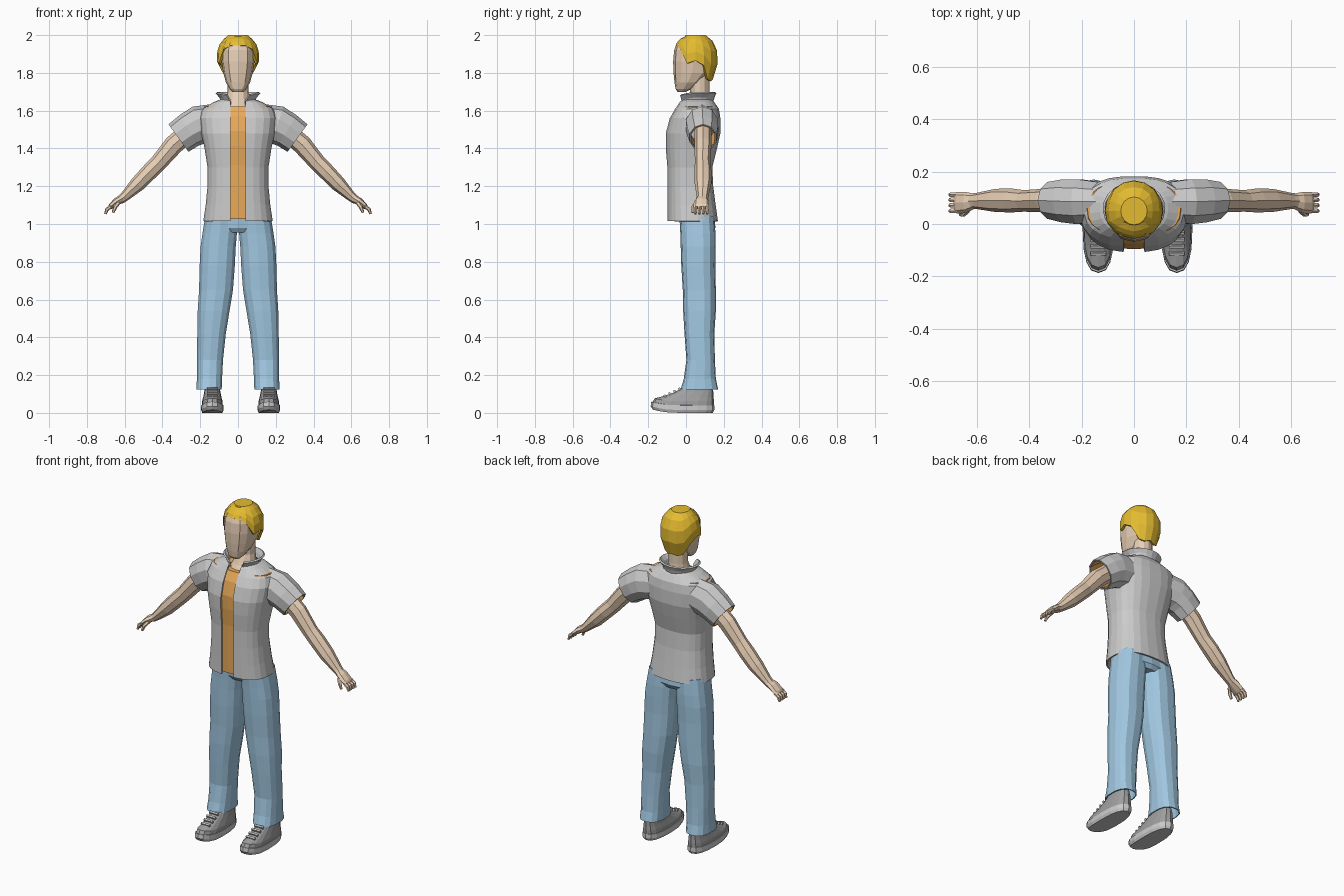
import bpy, bmesh
from math import sin, cos, pi, asin, atan
from mathutils import Vector

if "Cube" in bpy.data.objects:
    bpy.data.objects.remove(bpy.data.objects["Cube"])


def material(name, *rgb):
    m = bpy.data.materials.new(name)
    m.diffuse_color = (*rgb, 1)
    m.use_nodes = True
    m.node_tree.nodes["Principled BSDF"].inputs["Base Color"].default_value = m.diffuse_color
    return m


SKIN = material("skin", 0.80, 0.62, 0.46)
HAIR = material("hair", 0.78, 0.50, 0.03)
DENIM = material("denim", 0.36, 0.58, 0.76)
ORANGE = material("orange", 0.82, 0.40, 0.10)
DARK = material("dark_grey", 0.35, 0.35, 0.35)


def loft(name, rings, mat=None, caps=(True, True), closed=True, mirror=False, thick=0):
    """Skin a list of equally long point rings into one flat-shaded object."""
    bm = bmesh.new()
    rows = [[bm.verts.new(p) for p in r] for r in rings]
    n = len(rows[0])
    for a, b in zip(rows, rows[1:]):
        for i in range(n if closed else n - 1):
            j = (i + 1) % n
            bm.faces.new((a[i], a[j], b[j], b[i]))
    for flag, row in zip(caps, (rows[0], rows[-1])):
        if flag:
            bm.faces.new(row)
    bmesh.ops.recalc_face_normals(bm, faces=bm.faces)
    me = bpy.data.meshes.new(name)
    bm.to_mesh(me)
    bm.free()
    ob = bpy.data.objects.new(name, me)
    bpy.context.collection.objects.link(ob)
    if mat:
        me.materials.append(mat)
    if thick:
        s = ob.modifiers.new("thickness", 'SOLIDIFY')
        s.thickness, s.offset = thick, -1
    if mirror:
        ob.modifiers.new("mirror", 'MIRROR')
    return ob


def power(v, e):
    return abs(v) ** e * (1 if v > 0 else -1)


def level(z, x0, x1, y0, y1, n=12, e=0.8, gap=0, dip=0):
    """Horizontal rounded ring; a gap leaves it open at the front."""
    cx, w, cy, d = (x0 + x1) / 2, (x1 - x0) / 2, (y0 + y1) / 2, (y1 - y0) / 2
    t0 = asin((gap / w) ** (1 / e)) if gap else 0
    span = 2 * pi - 2 * t0
    ts = [t0 + span * i / (n - 1 if gap else n) for i in range(n)]
    return [(cx + w * power(sin(t), e), cy - d * power(cos(t), e),
             z - dip * max(0, cos(t)) ** 2) for t in ts]


def tube(path, n=8):
    """Rings across a path of (x, y, z, radius, radius along y)."""
    pts = [Vector(p[:3]) for p in path]
    out = []
    for i, p in enumerate(path):
        t = pts[min(i + 1, len(pts) - 1)] - pts[max(i - 1, 0)]
        b = t.cross(Vector((0, 1, 0))).normalized()
        out.append([pts[i] + b * p[3] * cos(2 * pi * k / n)
                    + Vector((0, p[4] * sin(2 * pi * k / n), 0)) for k in range(n)])
    return out


# Head and neck: z, half width, front, back
head = [(1.70, .028, -.045, 0), (1.715, .044, -.055, .03), (1.75, .064, -.061, .08),
        (1.80, .078, -.066, .13), (1.86, .087, -.068, .145), (1.92, .088, -.063, .15),
        (1.955, .075, -.05, .13), (1.98, .035, -.01, .09)]
loft("head", [level(z, -w, w, f, b) for z, w, f, b in head], SKIN)
neck = [(1.59, .085, -.045, .14), (1.645, .064, -.005, .13), (1.70, .055, .022, .125),
        (1.79, .055, .02, .125)]
loft("neck", [level(z, -w, w, f, b, e=1) for z, w, f, b in neck], SKIN)

# Hair: a dome whose lower edge varies round the head, front to back
edge = [1.945, 1.945, 1.925, 1.85, 1.865, 1.84, 1.765, 1.755, 1.765]
edge += edge[-2:0:-1]
rows = []
for s in (0, .35, .65, .87, 1):
    row = []
    for i, low in enumerate(edge):
        z = low + (2.0 - low) * s
        h = (z - 1.87) / .13
        r = max(.45, max(0, 1 - h ** 2.6) ** .385) if h > 0 else 1 - .28 * (h * 1.1) ** 2
        t = 2 * pi * i / len(edge)
        row.append((.112 * r * sin(t), .05 - .118 * r * cos(t), z))
    rows.append(row)
loft("hair", rows, HAIR, caps=(False, True), thick=.014)

# Open overshirt with an undershirt inside: z, half width, front, back
torso = [(1.015, .185, -.10, .17), (1.10, .172, -.10, .158), (1.20, .162, -.10, .145),
         (1.30, .162, -.10, .14), (1.40, .178, -.108, .165), (1.48, .195, -.108, .183),
         (1.56, .205, -.087, .183), (1.61, .19, -.058, .175), (1.645, .13, -.035, .15),
         (1.66, .09, -.02, .135)]
loft("overshirt", [level(z, -w, w, f, b, 24, gap=.04) for z, w, f, b in torso],
     caps=(False, False), closed=False, thick=.008)
loft("undershirt", [level(z + .012, .012 - w, w - .012, f + .012, b - .012, 24)
                    for z, w, f, b in torso[:8]], ORANGE, caps=(False, True))
loft("collar", [level(1.65, -.082, .082, -.02, .135, 17, 1, .036, .02),
                level(1.675, -.09, .09, -.026, .142, 17, 1, .04, .02),
                level(1.698, -.112, .112, -.036, .152, 17, 1, .055, .015)],
     caps=(False, False), closed=False, thick=.01)

# Sleeves with coloured lining
sleeve = [(.13, .085, 1.535, .10, .078), (.21, .085, 1.523, .103, .09),
          (.26, .088, 1.495, .095, .086), (.315, .09, 1.455, .09, .074)]
loft("sleeve", tube(sleeve, 10), caps=(False, False), mirror=True, thick=.006)
lining = [(x, y, z, a * .88, b * .88) for x, y, z, a, b in sleeve]
loft("sleeve_lining", tube(lining, 10), ORANGE, caps=(True, False), mirror=True)

# Arms, palms and fingers
arm = [(.25, .09, 1.495, .05, .045), (.34, .09, 1.42, .052, .045), (.42, .088, 1.325, .045, .041),
       (.47, .09, 1.275, .044, .046), (.53, .09, 1.213, .041, .044), (.60, .088, 1.145, .026, .031),
       (.625, .086, 1.125, .022, .03)]
loft("arm", tube(arm), SKIN, mirror=True)
palm = [(.61, .086, 1.137, .021, .029), (.64, .082, 1.12, .021, .04),
        (.67, .081, 1.096, .016, .042), (.68, .081, 1.086, .011, .039)]
loft("palm", tube(palm), SKIN, mirror=True)
for i, y in enumerate((.05, .071, .092, .112)):
    loft("finger_%d" % (i + 1), tube([(.67, y, 1.095, .010, .010), (.694, y, 1.077, .010, .010),
                                      (.702, y, 1.053, .007, .007)], 6), SKIN, mirror=True)
loft("thumb", tube([(.632, .056, 1.115, .012, .012), (.65, .038, 1.09, .011, .011),
                    (.662, .036, 1.06, .007, .007)], 6), SKIN, mirror=True)

# Jeans: z, inner, outer, front, back
leg = [(1.04, .002, .175, -.035, .15), (.95, .004, .19, -.03, .156), (.88, .010, .20, -.028, .157),
       (.78, .015, .205, -.025, .155), (.65, .025, .208, -.017, .158), (.54, .043, .215, -.015, .158),
       (.42, .063, .217, -.008, .15), (.28, .078, .219, .002, .153), (.18, .083, .219, -.012, .158),
       (.125, .085, .222, -.028, .17)]
loft("jeans_leg", [level(z, i, o, f, b, 14) for z, i, o, f, b in leg], DENIM,
     caps=(True, False), mirror=True, thick=.006)
loft("jeans_hips", [level(.955, -.15, .15, -.012, .14), level(.98, -.182, .182, -.03, .156),
                    level(1.06, -.168, .168, -.036, .148)], DENIM)

# Shoes: sole, upper and laces, with a slightly raised toe
def raise_toe(ring):
    return [(x, y, z + .02 * (max(0, -.05 - y) / .135) ** 2) for x, y, z in ring]


for side, cx in (("left", .163), ("right", -.136)):
    def shoe(rows):
        return [raise_toe(level(z, cx - w, cx + w, f, b, 16)) for z, w, f, b in rows]
    loft(side + "_sole", shoe([(0, .053, -.175, .142), (.015, .06, -.187, .15),
                               (.04, .059, -.184, .15)]))
    loft(side + "_shoe_upper", shoe([(.035, .056, -.18, .147), (.062, .054, -.166, .148),
                                     (.085, .048, -.115, .146), (.11, .043, -.06, .145),
                                     (.135, .039, -.018, .138), (.17, .036, .01, .13)]), DARK)
    for k in range(4):
        y = -.112 + .026 * k
        bpy.ops.mesh.primitive_cube_add(size=1, location=(cx, y, .09 + (y + .11) * .48),
                                        rotation=(atan(.48), 0, 0))
        lace = bpy.context.object
        lace.name = "%s_lace_%d" % (side, k + 1)
        lace.scale = (.058, .011, .014)
